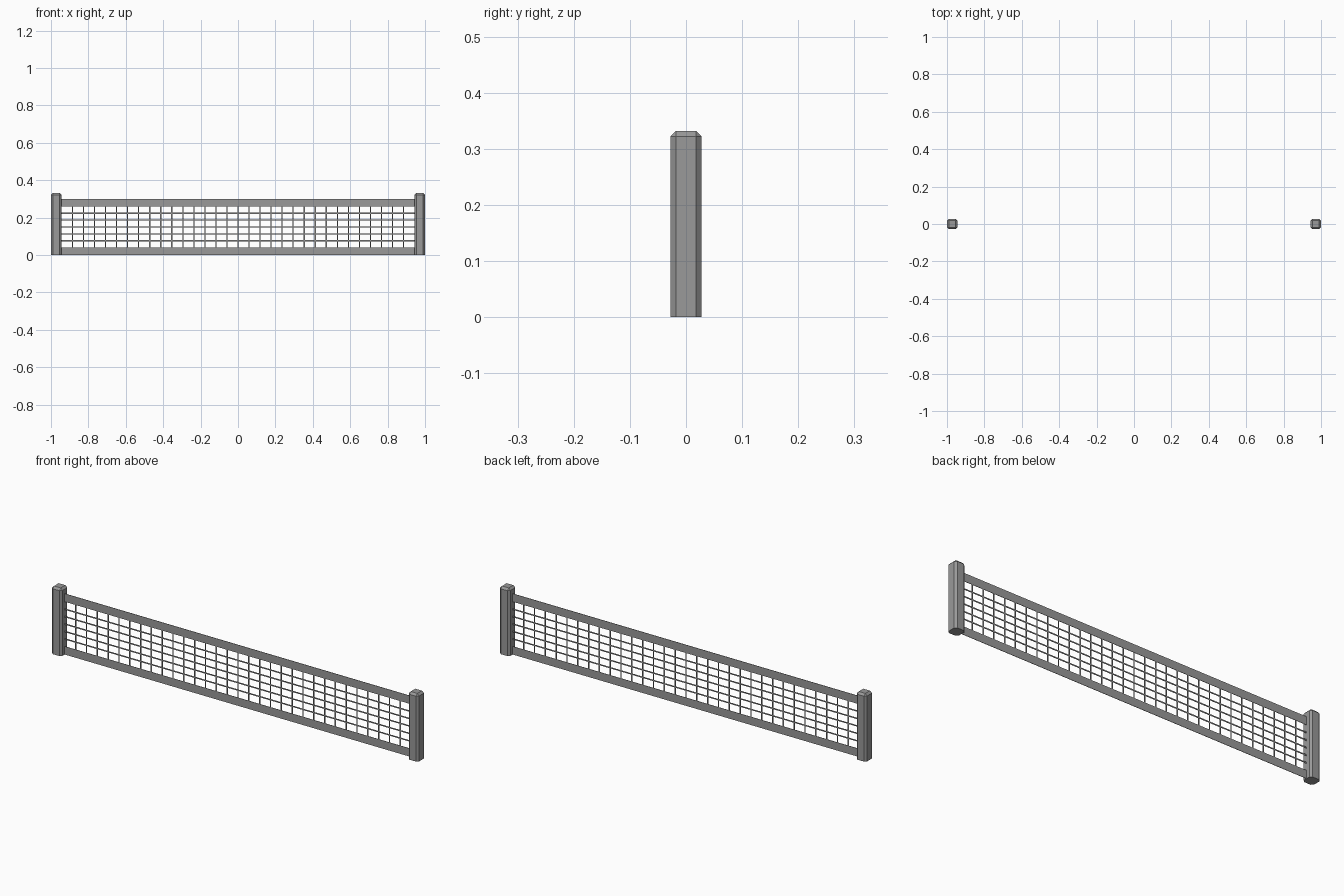
import bpy, bmesh
from mathutils import Vector

cube = bpy.data.objects.get("Cube")
if cube:
    bpy.data.objects.remove(cube, do_unlink=True)

POST_W, POST_H, BEVEL = 0.056, 0.332, 0.01
HALF = 0.95            # net reaches slightly into the posts
NET_T = 0.002          # net thickness
STRING_W = 0.006
BAND, NET_TOP = 0.04, 0.30

grey = bpy.data.materials.new("grey")
grey.use_nodes = True
colour = (0.32, 0.32, 0.32, 1)
grey.diffuse_color = colour
grey.node_tree.nodes["Principled BSDF"].inputs["Base Color"].default_value = colour


def add_box(bm, centre, size):
    """Add one box to a bmesh."""
    verts = bmesh.ops.create_cube(bm, size=1)["verts"]
    for v in verts:
        v.co = Vector(centre) + v.co * Vector(size)


def finish(bm, name):
    """Turn a bmesh into a named grey object."""
    mesh = bpy.data.meshes.new(name)
    bm.to_mesh(mesh)
    bm.free()
    mesh.materials.append(grey)
    obj = bpy.data.objects.new(name, mesh)
    bpy.context.collection.objects.link(obj)
    return obj


# Posts: bevelled everywhere except around the foot
for name, side in (("left_post", 1), ("right_post", -1)):
    bm = bmesh.new()
    add_box(bm, (side * (1 - POST_W / 2), 0, POST_H / 2), (POST_W, POST_W, POST_H))
    edges = [e for e in bm.edges if max(v.co.z for v in e.verts) > BEVEL]
    bmesh.ops.bevel(bm, geom=edges, offset=BEVEL, segments=1, affect='EDGES')
    finish(bm, name)

# Bands along the bottom and top of the net
for name, z in (("bottom_band", BAND / 2), ("top_band", NET_TOP - BAND / 2)):
    bm = bmesh.new()
    add_box(bm, (0, 0, z), (2 * HALF, NET_T, BAND))
    finish(bm, name)

# Vertical strings
low, high = BAND, NET_TOP - BAND
bm = bmesh.new()
for i in range(-15, 16):
    add_box(bm, (i * 0.059, 0, (low + high) / 2), (STRING_W, NET_T, high - low))
finish(bm, "vertical_strings")

# Horizontal strings
bm = bmesh.new()
for i in range(1, 6):
    add_box(bm, (0, 0, low + (high - low) * i / 6), (2 * HALF, NET_T, STRING_W))
finish(bm, "horizontal_strings")
